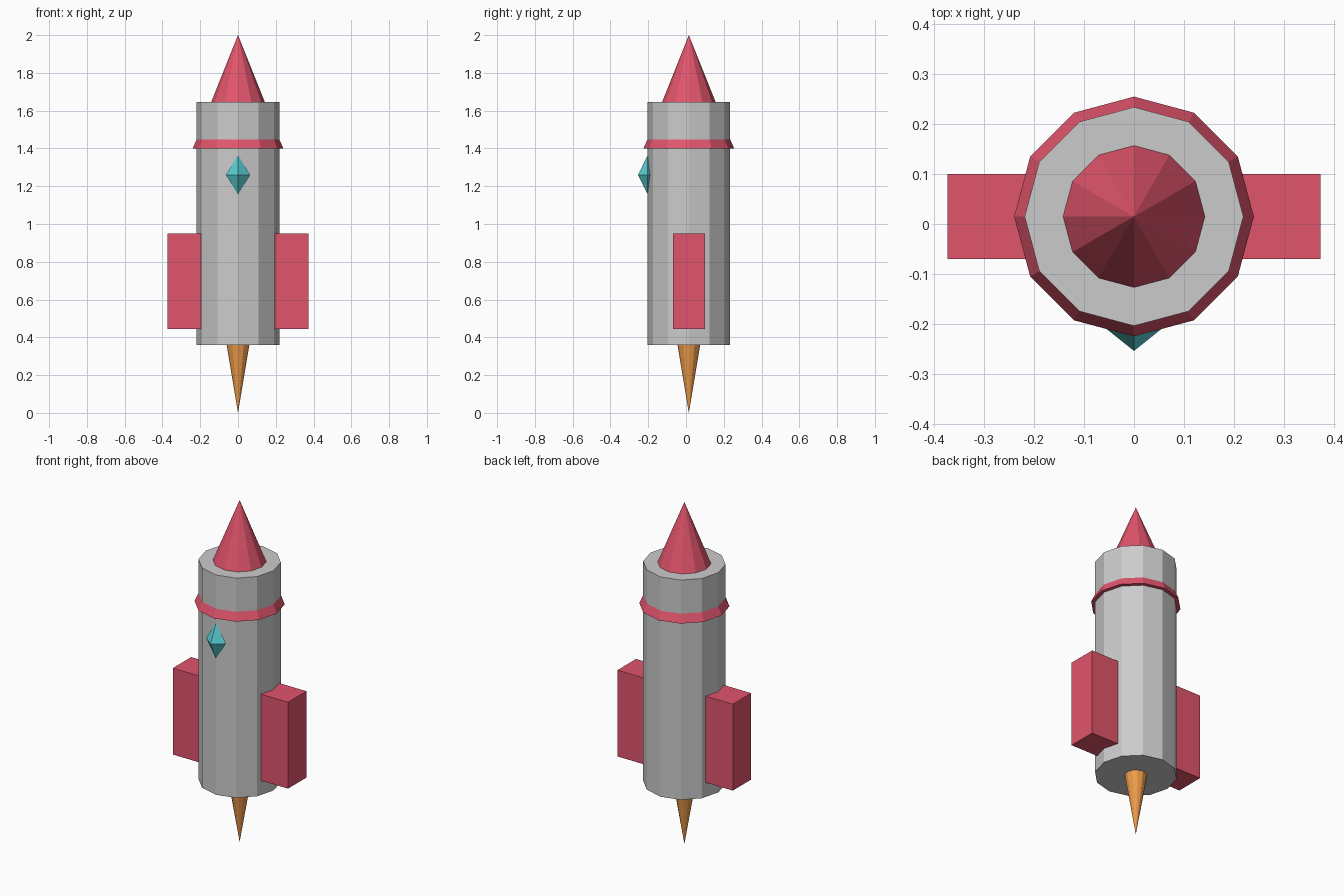
import bpy, bmesh
from math import pi
from mathutils import Matrix

if "Cube" in bpy.data.objects:
    bpy.data.objects.remove(bpy.data.objects["Cube"])

CY = 0.015  # y of the rocket's long axis


def material(name, rgb):
    m = bpy.data.materials.new(name)
    m.diffuse_color = (*rgb, 1.0)
    m.use_nodes = True
    m.node_tree.nodes["Principled BSDF"].inputs["Base Color"].default_value = m.diffuse_color
    return m


red = material("red", (0.75, 0.09, 0.15))
teal = material("teal", (0.10, 0.62, 0.66))
orange = material("orange", (0.85, 0.33, 0.07))


def finish(name, bm, mat):
    bmesh.ops.recalc_face_normals(bm, faces=bm.faces)
    mesh = bpy.data.meshes.new(name)
    bm.to_mesh(mesh)
    bm.free()
    if mat:
        mesh.materials.append(mat)
    ob = bpy.data.objects.new(name, mesh)
    bpy.context.collection.objects.link(ob)
    return ob


def frustum(name, r_low, r_high, z0, z1, mat=None, sides=12):
    """Tapered prism on the long axis, with a corner pointing along +x."""
    bm = bmesh.new()
    bmesh.ops.create_cone(bm, cap_ends=True, segments=sides, radius1=r_low,
                          radius2=r_high, depth=z1 - z0)
    bmesh.ops.remove_doubles(bm, verts=bm.verts, dist=1e-5)
    bmesh.ops.translate(bm, verts=bm.verts, vec=(0, CY, (z0 + z1) / 2))
    return finish(name, bm, mat)


# Hull, nose, collar and exhaust flame
frustum("hull", 0.219, 0.219, 0.36, 1.645)
frustum("nose_cone", 0.142, 0.0, 1.645, 2.0, red)
frustum("collar", 0.24, 0.218, 1.40, 1.45, red)
frustum("flame", 0.0, 0.06, 0.0, 0.36, orange)

# Side fins, rooted inside the hull
for side, label in ((-1, "left"), (1, "right")):
    bm = bmesh.new()
    bmesh.ops.create_cube(bm, size=1.0, matrix=Matrix.Translation((side * 0.2465, CY, 0.697))
                          @ Matrix.Diagonal((0.253, 0.17, 0.505, 1)))
    finish(label + "_fin", bm, red)

# Gem window: four-sided double pyramid on the front
bm = bmesh.new()
for flip in (0, pi):
    bmesh.ops.create_cone(bm, cap_ends=False, segments=4, radius1=1, radius2=0, depth=1,
                          matrix=Matrix.Rotation(flip, 4, 'X') @ Matrix.Translation((0, 0, 0.5)))
bmesh.ops.remove_doubles(bm, verts=bm.verts, dist=1e-4)
bmesh.ops.transform(bm, verts=bm.verts, matrix=Matrix.Translation((0, -0.203, 1.26))
                    @ Matrix.Diagonal((0.064, 0.051, 0.104, 1)))
finish("gem_window", bm, teal)
